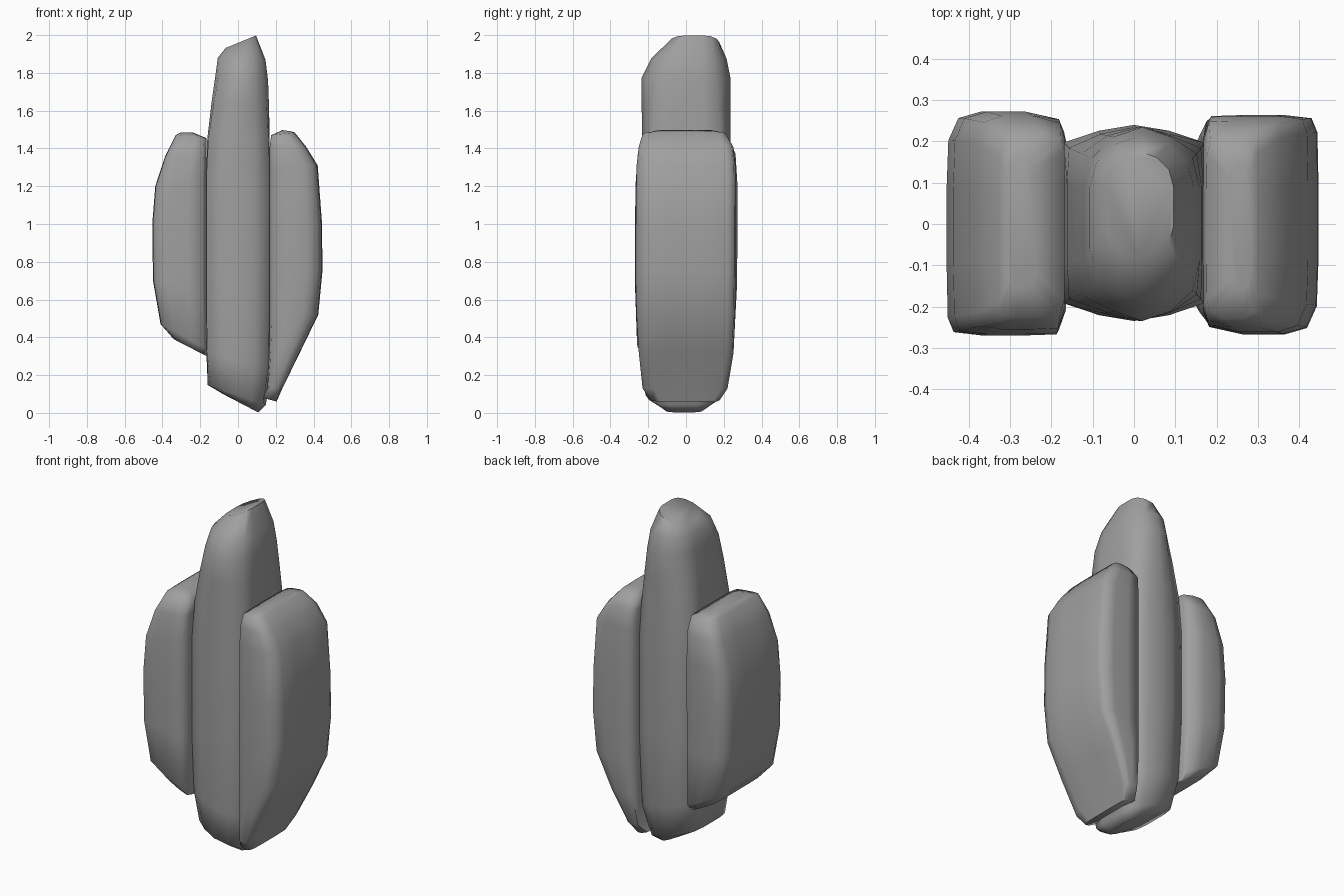
import bpy, bmesh, math

grey = bpy.data.materials.new("dark_grey")
grey.diffuse_color = (.35, .35, .35, 1)

def loft(name, section, rings):
    """Skin a unit cross-section through rings: z left, z right, x0, x1, y0, y1, roundness."""
    bm = bmesh.new()
    loops = []
    for zl, zr, x0, x1, y0, y1, rnd in rings:
        loop = []
        for u, v in section:
            # blend the profile towards an ellipse
            d = math.hypot(u, v)
            u += rnd * (u / d - u)
            v += rnd * (v / d - v)
            a, b = (u + 1) / 2, (v + 1) / 2
            loop.append(bm.verts.new((x0 + a * (x1 - x0), y0 + b * (y1 - y0), zl + a * (zr - zl))))
        loops.append(loop)
    n = len(section)
    for lo, hi in zip(loops, loops[1:]):
        for i in range(n):
            j = (i + 1) % n
            bm.faces.new((lo[i], lo[j], hi[j], hi[i]))
    bm.faces.new(loops[0][::-1])
    bm.faces.new(loops[-1])
    bmesh.ops.recalc_face_normals(bm, faces=bm.faces)
    mesh = bpy.data.meshes.new(name)
    bm.to_mesh(mesh)
    bm.free()
    mesh.materials.append(grey)
    ob = bpy.data.objects.new(name, mesh)
    bpy.context.collection.objects.link(ob)
    bpy.ops.object.select_all(action='DESELECT')
    ob.select_set(True)
    bpy.context.view_layer.objects.active = ob
    bpy.ops.object.shade_smooth_by_angle(angle=math.radians(75))
    return ob

# Cross-sections: bowed core; lobes with a tight inner edge and one squarer outer corner
core_half = [(-1, -.4), (-1, -.82), (-.5, -.94), (0, -1), (.5, -.94), (1, -.82), (1, -.4)]
core_section = core_half + [(u, -v) for u, v in reversed(core_half)]
right_section = [(-1, -.35), (-1, -.8), (-.9, -.93), (-.3, -1), (.4, -1), (.8, -.94), (.97, -.74), (1, -.3),
                 (1, .35), (.98, .84), (.88, .97), (.4, 1), (-.3, 1), (-.86, .99), (-1, .8), (-1, .35)]
left_section = [(-u, -v) for u, v in right_section]

# Tall central core with slanted tip and slanted foot
loft("central_core", core_section, [
    (.10, 0, -.08, .112, -.14, .12, .6),
    (.15, .04, -.167, .155, -.215, .19, .6),
    (.32, .24, -.17, .17, -.23, .228, .2),
    (.70, .70, -.17, .17, -.235, .24, 0),
    (1.20, 1.20, -.17, .17, -.235, .24, 0),
    (1.45, 1.45, -.165, .17, -.232, .235, .2),
    (1.65, 1.62, -.145, .17, -.235, .235, .5),
    (1.79, 1.76, -.127, .167, -.235, .235, .75),
    (1.88, 1.87, -.115, .153, -.185, .215, .8),
    (1.93, 2.0, -.07, .10, -.09, .175, .8)])

# Right lobe, long with a tapered foot
loft("right_lobe", right_section, [
    (.08, .06, .13, .205, -.19, .18, .2),
    (.13, .13, .155, .235, -.23, .22, 0),
    (.32, .32, .165, .328, -.25, .252, 0),
    (.52, .52, .168, .425, -.262, .26, 0),
    (.75, .75, .168, .447, -.268, .264, 0),
    (1.0, 1.0, .168, .445, -.266, .264, 0),
    (1.30, 1.31, .168, .422, -.262, .262, 0),
    (1.41, 1.41, .168, .36, -.25, .25, 0),
    (1.47, 1.485, .175, .3, -.23, .21, .1),
    (1.497, 1.49, .235, .285, -.16, .15, .3)])

# Left lobe, shorter with a sloped underside
loft("left_lobe", left_section, [
    (.39, .30, -.34, -.165, -.23, .22, .1),
    (.47, .34, -.41, -.165, -.26, .255, 0),
    (.70, .66, -.45, -.168, -.27, .27, 0),
    (1.0, 1.0, -.454, -.168, -.27, .273, 0),
    (1.20, 1.22, -.438, -.168, -.267, .272, 0),
    (1.36, 1.38, -.385, -.168, -.255, .262, 0),
    (1.47, 1.455, -.33, -.168, -.225, .22, 0),
    (1.483, 1.485, -.31, -.24, -.16, .16, .3)])
